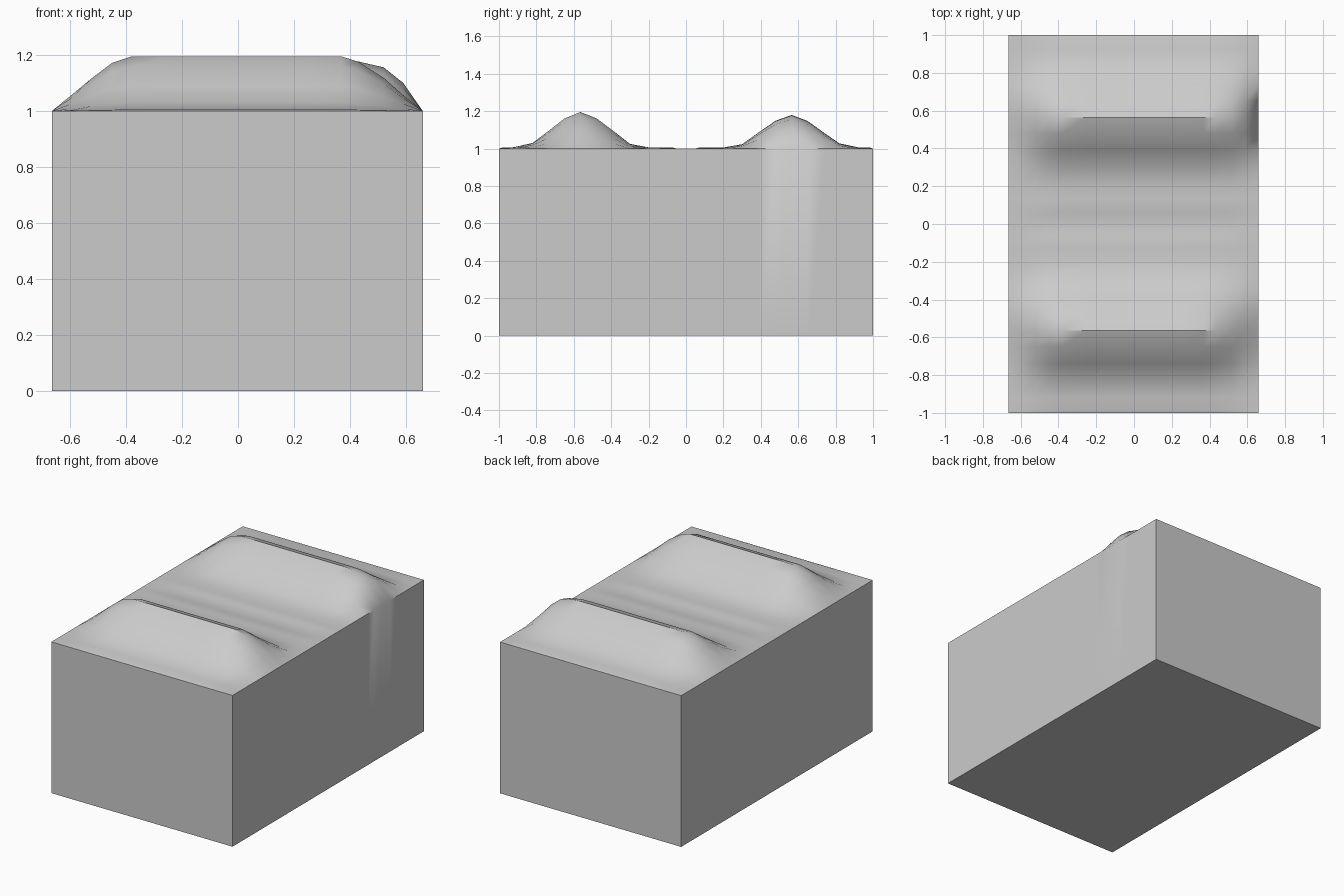
import bpy, bmesh, math

if "Cube" in bpy.data.objects:
    bpy.data.objects.remove(bpy.data.objects["Cube"])

# Ridge cross-section: distance from centre line, height above the block top
RIDGE = [(0.05, 0), (0.07, .005), (0.13, .005), (0.2, .006), (0.3, .025), (0.39, .095),
         (0.48, .162), (0.565, .195), (0.65, .16), (0.74, .09), (0.82, .03),
         (0.92, .007), (0.985, .005), (1.0, 0)]
# Lengthwise falloff at the left end, front right end and back right end
LEFT = [(-.665, 0), (-.60, .27), (-.52, .61), (-.45, .88), (-.38, 1)]
RIGHT_X = [.37, .43, .52, .59, .66]
RIGHT_FRONT = [1, .9, .61, .29, 0]
RIGHT_BACK = [1, .985, .87, .56, 0]
MIDDLE_X = [-.25, -.12, 0, .12, .25]


def columns(right):
    return LEFT + [(x, 1) for x in MIDDLE_X] + list(zip(RIGHT_X, right))


bm = bmesh.new()
grid = []
rows = [(-y, h, RIGHT_FRONT) for y, h in reversed(RIDGE)]
rows += [(y, h * .92, RIGHT_BACK) for y, h in RIDGE]
for y, h, right in rows:
    grid.append([bm.verts.new((x, y, 1 + h * f)) for x, f in columns(right)])

# Soft padded top
for a, b in zip(grid, grid[1:]):
    for i in range(len(a) - 1):
        f = bm.faces.new((a[i], a[i + 1], b[i + 1], b[i]))
        f.smooth = True

# Block sides and underside
edges = [e for e in bm.edges if e.is_boundary]
new = bmesh.ops.extrude_edge_only(bm, edges=edges)["geom"]
for v in new:
    if isinstance(v, bmesh.types.BMVert):
        v.co.z = 0
bmesh.ops.holes_fill(bm, edges=[e for e in bm.edges if e.is_boundary], sides=0)
bmesh.ops.recalc_face_normals(bm, faces=bm.faces)

mesh = bpy.data.meshes.new("padded_block")
bm.to_mesh(mesh)
bm.free()
block = bpy.data.objects.new("padded_block", mesh)
bpy.context.collection.objects.link(block)
bpy.context.view_layer.objects.active = block
block.select_set(True)
bpy.ops.object.shade_smooth_by_angle(angle=math.radians(40))
